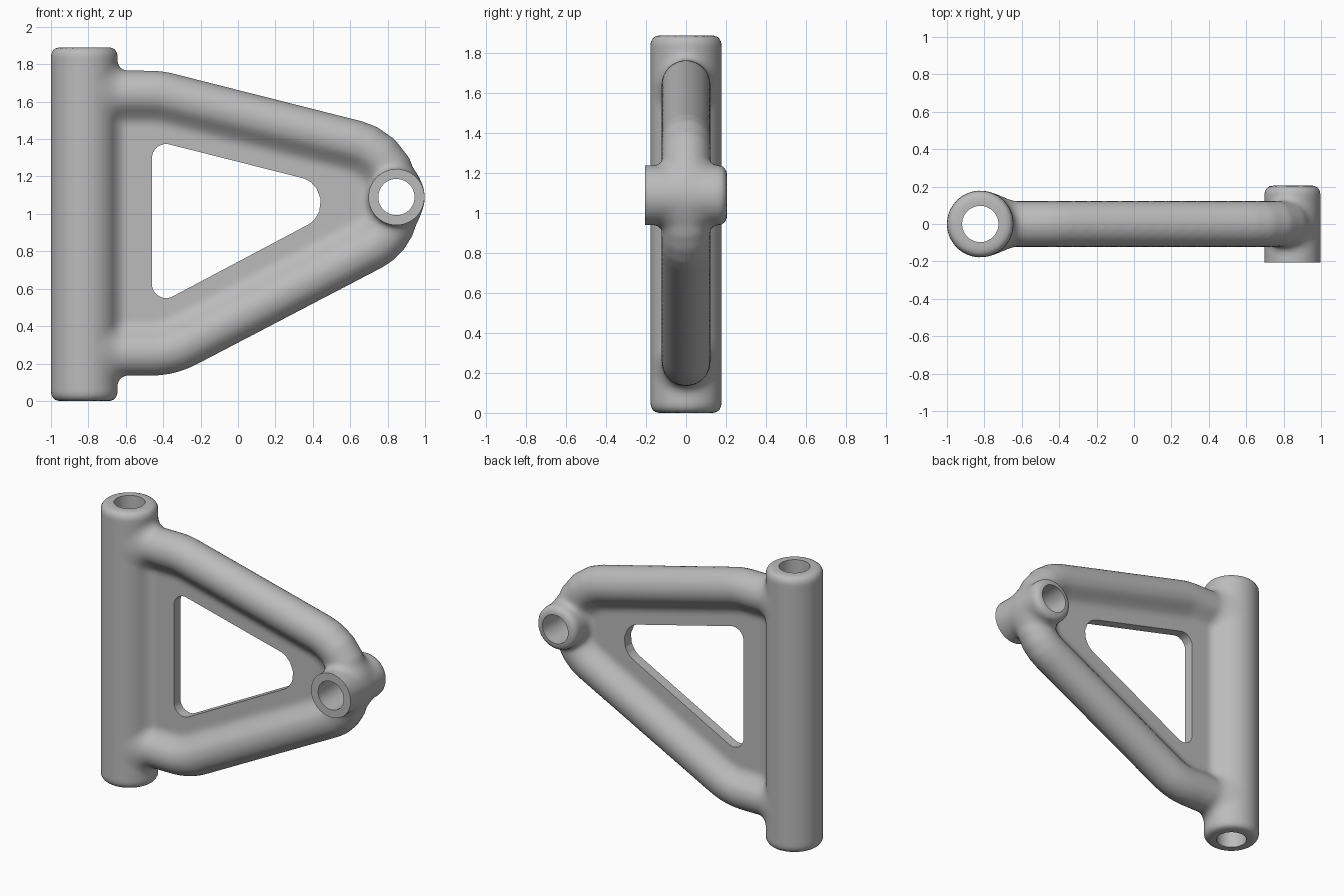
import bpy, bmesh, math
from mathutils import Vector

if "Cube" in bpy.data.objects:
    bpy.data.objects.remove(bpy.data.objects["Cube"])

TUBE_X, BOSS_X, BOSS_Z = -0.822, 0.847, 1.09
TUBE_R, BOSS_R, BORE_R, ARM_R = 0.178, 0.15, 0.097, 0.122
PLATE_T, FILLET = 0.035, 0.055


def round_path(pts, closed=False, steps=6):
    """Polyline (x, z, radius) with its corners replaced by arcs."""
    out, n = [], len(pts)
    for i, (x, z, r) in enumerate(pts):
        p = Vector((x, z))
        if r == 0 or (not closed and i in (0, n - 1)):
            out.append(p)
            continue
        u = (Vector(pts[i - 1][:2]) - p).normalized()
        v = (Vector(pts[(i + 1) % n][:2]) - p).normalized()
        half = u.angle(v) / 2
        c = p + (u + v).normalized() * (r / math.sin(half))
        a = p + u * (r / math.tan(half)) - c
        b = p + v * (r / math.tan(half)) - c
        for k in range(steps + 1):
            out.append(c + a.lerp(b, k / steps).normalized() * r)
    return out


upper = round_path([(TUBE_X, 1.645, 0), (-0.42, 1.643, 0.4), (0.845, 1.323, 0.29), (0.845, 1.09, 0)], steps=5)
lower = round_path([(TUBE_X, 0.257, 0), (-0.367, 0.257, 0.4), (0.845, 0.89, 0.25), (0.845, 1.09, 0)], steps=5)
window = round_path([(-0.46, 1.395, 0.075), (-0.46, 0.50, 0.075), (0.683, 1.106, 0.136)], closed=True, steps=10)
plate = [Vector(p) for p in ((-0.8, 0.26), (-0.3, 0.29), (0.7, 0.815), (0.83, 1.09),
                             (0.62, 1.37), (-0.4, 1.635), (-0.8, 1.64))]


# --- solid helpers
def cylinder(name, loc, r, depth, along_y=False, sides=48):
    bpy.ops.mesh.primitive_cylinder_add(vertices=sides, radius=r, depth=depth, location=loc,
                                        rotation=(math.pi / 2 if along_y else 0, 0, 0))
    ob = bpy.context.object
    ob.name = name
    return ob


def prism(name, outline, half):
    bm = bmesh.new()
    face = bm.faces.new([bm.verts.new((p.x, -half, p.y)) for p in outline])
    ext = bmesh.ops.extrude_face_region(bm, geom=[face])["geom"]
    bmesh.ops.translate(bm, vec=(0, 2 * half, 0), verts=[g for g in ext if isinstance(g, bmesh.types.BMVert)])
    bmesh.ops.recalc_face_normals(bm, faces=bm.faces)
    me = bpy.data.meshes.new(name)
    bm.to_mesh(me)
    bm.free()
    ob = bpy.data.objects.new(name, me)
    bpy.context.collection.objects.link(ob)
    return ob


def pipe(name, path):
    cu = bpy.data.curves.new(name, "CURVE")
    cu.dimensions, cu.bevel_depth, cu.bevel_resolution, cu.use_fill_caps = "3D", ARM_R, 6, True
    sp = cu.splines.new("POLY")
    sp.points.add(len(path) - 1)
    for pt, p in zip(sp.points, path):
        pt.co = (p.x, 0, p.y, 1)
    ob = bpy.data.objects.new(name, cu)
    bpy.context.collection.objects.link(ob)
    select([ob])
    bpy.ops.object.convert(target="MESH")
    return bpy.context.object


def select(obs):
    bpy.ops.object.select_all(action="DESELECT")
    for ob in obs:
        ob.select_set(True)
    bpy.context.view_layer.objects.active = obs[0]


# --- parts: pivot tube, joint boss, two arms and the web between them
BOSS_MID, BOSS_HALF = -0.03, 0.235
parts = [cylinder("suspension_arm", (TUBE_X, 0, 0.945), TUBE_R, 1.89),
         cylinder("joint_boss", (BOSS_X, BOSS_MID, BOSS_Z), BOSS_R, 2 * BOSS_HALF, True),
         pipe("upper_arm", upper), pipe("lower_arm", lower), prism("web", plate, PLATE_T)]
select(parts)
bpy.ops.object.join()
bpy.ops.object.transform_apply(location=True, rotation=True, scale=True)
arm = bpy.context.object
mod = arm.modifiers.new("fuse", "REMESH")
mod.mode, mod.voxel_size = "VOXEL", 0.021
bpy.ops.object.modifier_apply(modifier=mod.name)


# --- distance to each part, blended with round fillets
def round_cyl(radial, axial, r, half, e=0.045):
    a, b = radial - r + e, abs(axial) - half + e
    return min(max(a, b), 0) + math.hypot(max(a, 0), max(b, 0)) - e


def segments(path):
    return [(a.x, a.y, b.x - a.x, b.y - a.y, (b - a).length_squared)
            for a, b in zip(path, path[1:]) if (b - a).length > 1e-4]


def pipe_dist(x, y, z, segs):
    best = 9
    for ax, az, dx, dz, l2 in segs:
        px, pz = x - ax, z - az
        t = min(1, max(0, (px * dx + pz * dz) / l2))
        px, pz = px - t * dx, pz - t * dz
        best = min(best, px * px + pz * pz)
    return math.sqrt(best + y * y) - ARM_R


def blend(a, b, k=FILLET):
    return max(k, min(a, b)) - math.hypot(max(k - a, 0), max(k - b, 0))


up_segs, low_segs = segments(upper), segments(lower)
planes = []
for a, b in zip(plate, plate[1:] + plate[:1]):
    n = Vector((b.y - a.y, a.x - b.x)).normalized()
    planes.append((n.x, n.y, n.dot(a)))


def dist(x, y, z):
    tube = round_cyl(math.hypot(x - TUBE_X, y), z - 0.945, TUBE_R, 0.945)
    boss = round_cyl(math.hypot(x - BOSS_X, z - BOSS_Z), y - BOSS_MID, BOSS_R, BOSS_HALF)
    web = max(abs(y) - PLATE_T, max(nx * x + nz * z - c for nx, nz, c in planes))
    arms = min(pipe_dist(x, y, z, up_segs), pipe_dist(x, y, z, low_segs))
    return blend(blend(blend(arms, web), tube), boss, 0.04)


H = 0.002
for v in arm.data.vertices:
    for _ in range(2):
        x, y, z = v.co
        d = dist(x, y, z)
        g = Vector((dist(x + H, y, z) - d, dist(x, y + H, z) - d, dist(x, y, z + H) - d)) / H
        step = g * (d / max(g.length_squared, 0.3))
        if step.length > 0.04:
            step *= 0.04 / step.length
        v.co -= step

# --- cut the bores, the window and the flat front of the boss
bpy.ops.mesh.primitive_cube_add(size=0.6, location=(BOSS_X, -0.505, BOSS_Z))
trim = bpy.context.object
cutters = [cylinder("tube_bore", (TUBE_X, 0, 0.945), BORE_R, 3),
           cylinder("boss_bore", (BOSS_X, 0, BOSS_Z), BORE_R, 2, True),
           prism("window_cutter", window, 0.3), trim]
select([arm])
for c in cutters:
    m = arm.modifiers.new(c.name, "BOOLEAN")
    m.operation, m.solver, m.object = "DIFFERENCE", "EXACT", c
    bpy.ops.object.modifier_apply(modifier=m.name)
for c in cutters:
    bpy.data.objects.remove(c)

# --- finish
metal = bpy.data.materials.new("grey metal")
metal.diffuse_color = (0.5, 0.5, 0.5, 1)
metal.use_nodes = True
metal.node_tree.nodes["Principled BSDF"].inputs["Base Color"].default_value = metal.diffuse_color
arm.data.materials.clear()
arm.data.materials.append(metal)
for p in arm.data.polygons:
    p.material_index = 0
select([arm])
bpy.ops.object.shade_smooth_by_angle(angle=math.radians(35))
